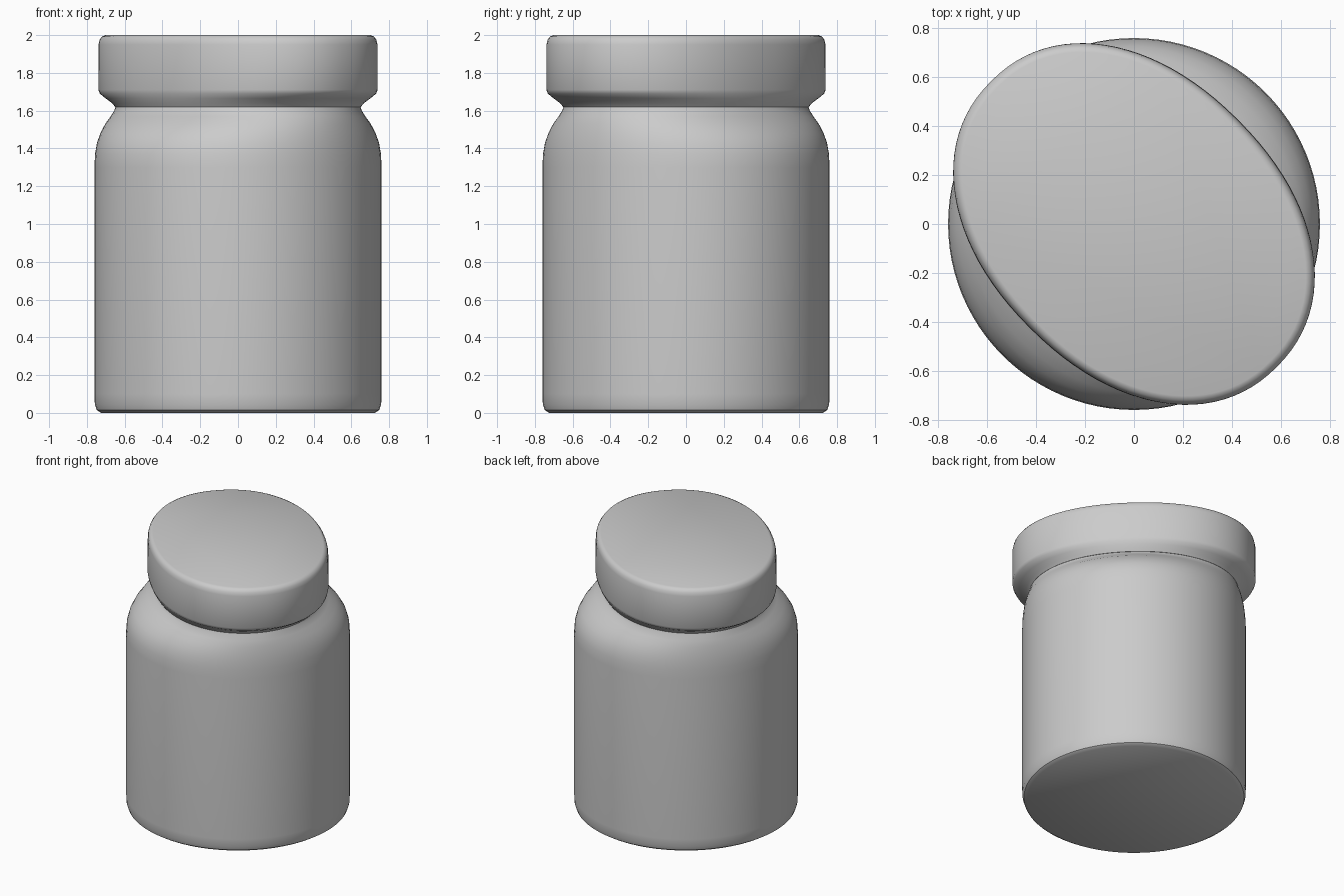
import bpy
import bmesh
from math import cos, sin, pi, radians, copysign
from mathutils import Matrix

SEGMENTS = 96


def signed_power(value, power):
    return copysign(abs(value) ** power, value)


def oval_ring(bm, z, major, minor, exponent):
    """One closed cross-section, a superellipse at height z."""
    verts = []
    for i in range(SEGMENTS):
        t = 2 * pi * i / SEGMENTS
        x = major * signed_power(cos(t), 2 / exponent)
        y = minor * signed_power(sin(t), 2 / exponent)
        verts.append(bm.verts.new((x, y, z)))
    return verts


def loft(name, sections):
    """Skin the cross-sections from bottom to top and cap both ends."""
    bm = bmesh.new()
    rings = [oval_ring(bm, *section) for section in sections]
    for low, high in zip(rings, rings[1:]):
        for i in range(SEGMENTS):
            j = (i + 1) % SEGMENTS
            bm.faces.new((low[i], low[j], high[j], high[i]))
    bm.faces.new(rings[0][::-1])
    bm.faces.new(rings[-1])
    # the long axis of the oval lies on the diagonal
    bm.transform(Matrix.Rotation(radians(-45), 4, 'Z'))
    mesh = bpy.data.meshes.new(name)
    bm.to_mesh(mesh)
    bm.free()
    obj = bpy.data.objects.new(name, mesh)
    bpy.context.collection.objects.link(obj)
    bpy.ops.object.select_all(action='DESELECT')
    obj.select_set(True)
    bpy.context.view_layer.objects.active = obj
    bpy.ops.object.shade_smooth_by_angle(angle=radians(35))
    return obj


cube = bpy.data.objects.get("Cube")
if cube:
    bpy.data.objects.remove(cube, do_unlink=True)

# Round jar body whose shoulder narrows to an oval neck
# each section: height, half length, half width, roundness exponent
loft("jar_body", [
    (0, .725, .725, 2),
    (.015, .748, .748, 2),
    (.045, .758, .758, 2),
    (.1, .76, .76, 2),
    (1.3, .76, .76, 2),
    (1.37, .759, .755, 2),
    (1.43, .755, .738, 2),
    (1.48, .749, .709, 2),
    (1.53, .74, .664, 2),
    (1.57, .73, .614, 2),
    (1.6, .718, .575, 2.05),
    (1.62, .712, .56, 2.08),
    (1.65, .7, .55, 2.1),
])

# Oval lid with a flared underside and a softened top edge
loft("lid", [
    (1.62, .712, .563, 2.08),
    (1.64, .73, .575, 2.1),
    (1.665, .775, .588, 2.12),
    (1.69, .815, .598, 2.15),
    (1.71, .826, .602, 2.15),
    (1.95, .826, .6, 2.15),
    (1.975, .82, .595, 2.15),
    (1.992, .808, .583, 2.15),
    (2, .79, .566, 2.15),
])
